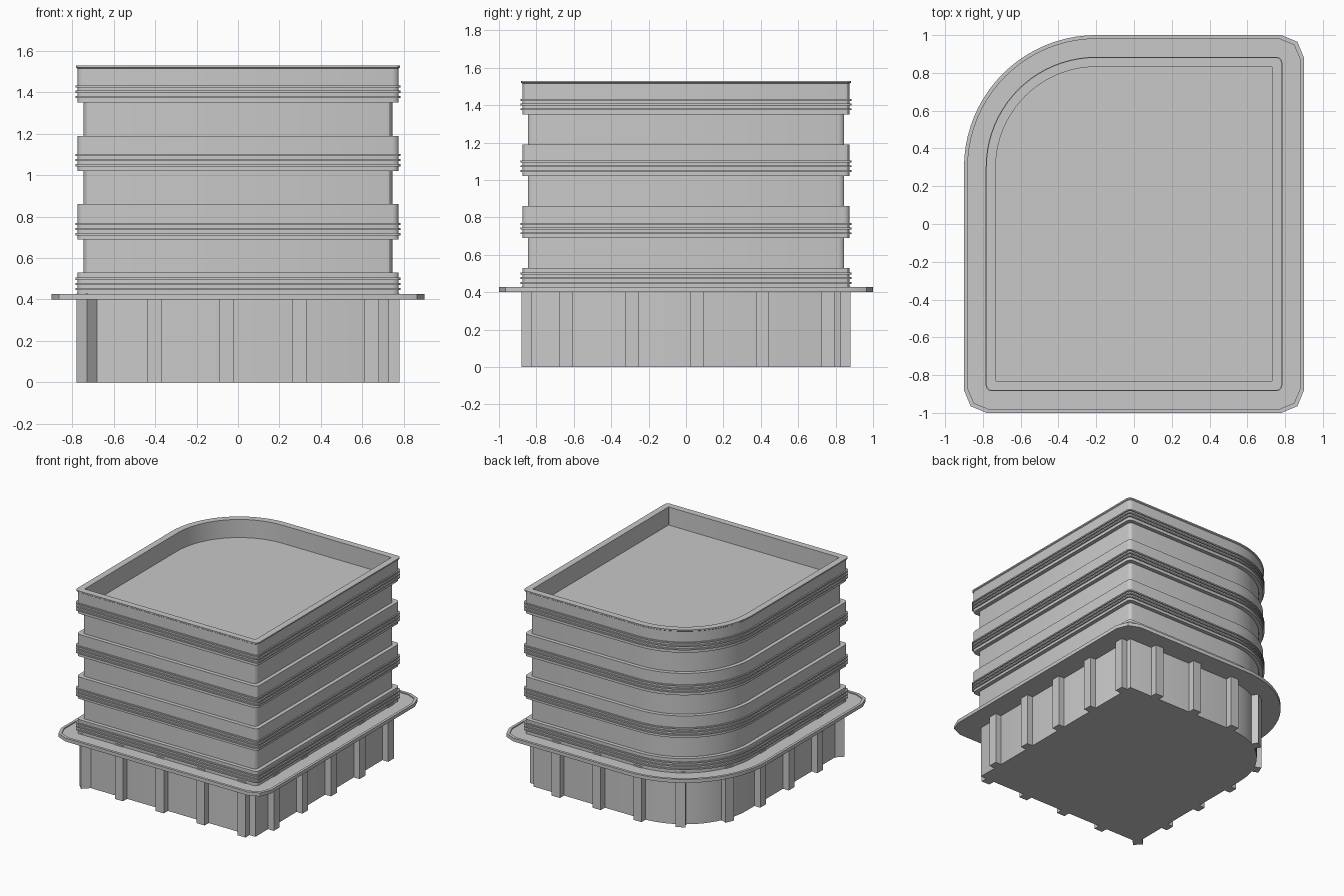
import bpy, bmesh, math
from mathutils import Matrix, Vector

cube = bpy.data.objects.get("Cube")
if cube:
    bpy.data.objects.remove(cube, do_unlink=True)

grey = bpy.data.materials.new("light_grey")
grey.use_nodes = True
COLOUR = (0.58, 0.58, 0.58, 1)
grey.diffuse_color = COLOUR
grey.node_tree.nodes["Principled BSDF"].inputs["Base Color"].default_value = COLOUR

# Centre of the one large rounded corner, shared by every outline
CX, CY = -0.2, 0.3


def arc(cx, cy, r, start, seg):
    """Quarter turn, counterclockwise from the start angle in degrees."""
    angles = [math.radians(start + 90 * i / seg) for i in range(seg + 1)]
    return [(cx + r * math.cos(a), cy + r * math.sin(a)) for a in angles]


def outline(hx, r, seg):
    """Rectangle with three small corners and one large rounded corner."""
    hy = hx + 0.1
    return (arc(hx - r, r - hy, r, -90, seg)
            + arc(hx - r, hy - r, r, 0, seg)
            + arc(CX, CY, hx + CX, 90, 20)
            + arc(r - hx, r - hy, r, 180, seg))


def finish(name, bm):
    bmesh.ops.recalc_face_normals(bm, faces=bm.faces)
    mesh = bpy.data.meshes.new(name)
    bm.to_mesh(mesh)
    bm.free()
    mesh.materials.append(grey)
    obj = bpy.data.objects.new(name, mesh)
    bpy.context.collection.objects.link(obj)
    bpy.ops.object.select_all(action='DESELECT')
    obj.select_set(True)
    bpy.context.view_layer.objects.active = obj
    bpy.ops.object.shade_smooth_by_angle(angle=math.radians(30))
    return obj


def loft(name, profile, seg):
    """Skin stacked outlines given as (half width, z, corner radius)."""
    bm = bmesh.new()
    rings = [[bm.verts.new((x, y, z)) for x, y in outline(hx, r, seg)]
             for hx, z, r in profile]
    for a, b in zip(rings, rings[1:]):
        for i in range(len(a)):
            j = (i + 1) % len(a)
            bm.faces.new((a[i], a[j], b[j], b[i]))
    bm.faces.new(rings[0][::-1])
    bm.faces.new(rings[-1])
    return finish(name, bm)


# Upper body: recessed necks, wide bands with three thin ridges each
NECK, BAND, RIDGE, R = 0.745, 0.775, 0.785, 0.03
profile = []
for bottom, ridge_z, top in ((0.41, 0.45, 0.53), (0.69, 0.715, 0.86),
                             (1.02, 1.048, 1.19), (1.35, 1.378, 1.53)):
    profile += [(NECK, bottom, R), (BAND, bottom, R)]
    for k in range(3):
        z = ridge_z + 0.025 * k
        profile += [(w, z + dz, R) for w, dz in
                    ((BAND, -0.005), (RIDGE, -0.005), (RIDGE, 0.005), (BAND, 0.005))]
    if top < 1.5:
        profile += [(BAND, top, R), (NECK, top, R)]

# Rim lip and sunken top panel
profile += [(BAND, 1.515, R), (0.782, 1.52, R), (0.782, 1.53, R),
            (0.732, 1.53, 0.004), (0.732, 1.39, 0.004)]
loft("banded_body", profile, 3)

# Flange with clipped corners and a slim raised edge
loft("flange", [(0.9, 0.4, 0.12), (0.9, 0.427, 0.12),
                (0.88, 0.427, 0.11), (0.88, 0.419, 0.11)], 2)

# Lower box
loft("lower_box", [(0.73, 0, 0.004), (0.73, 0.41, 0.004)], 2)

# Vertical ribs around the lower box: (x, y, outward angle)
WX, WY = 0.73, 0.83
ribs = [(-0.405 + 0.35 * i, -WY, -90) for i in range(4)]
ribs += [(WX, -0.64 + 0.35 * i, 0) for i in range(5)]
ribs += [(0.5 - 0.35 * i, WY, 90) for i in range(3)]
ribs += [(-WX, 0.17 - 0.35 * i, 180) for i in range(3)]
ribs.append((-WX, -WY, 225))
for a in (122, 158):
    t = math.radians(a)
    ribs.append((CX + (WX + CX) * math.cos(t), CY + (WX + CX) * math.sin(t), a))

bm = bmesh.new()
for x, y, a in ribs:
    reach = 0.035 if a == 225 else 0.05
    depth = reach + 0.05
    turn = Matrix.Rotation(math.radians(a), 4, 'Z')
    place = (Matrix.Translation((x, y, 0.215)) @ turn
             @ Matrix.Translation((reach - depth / 2, 0, 0))
             @ Matrix.Diagonal(Vector((depth, 0.07, 0.43, 1))))
    bmesh.ops.create_cube(bm, size=1, matrix=place)
finish("lower_ribs", bm)
